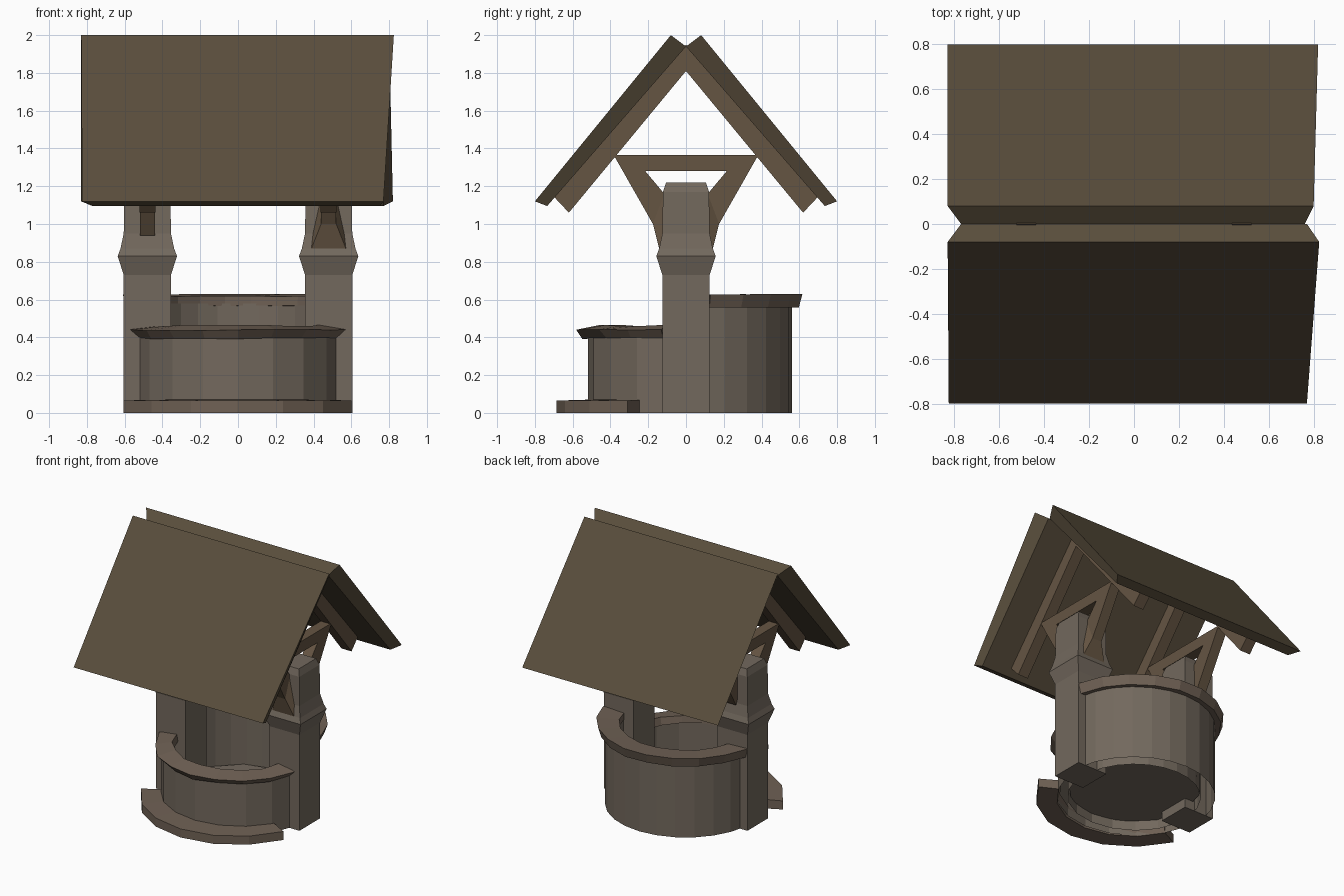
import bpy, bmesh, math, random

if "Cube" in bpy.data.objects:
    bpy.data.objects.remove(bpy.data.objects["Cube"])

random.seed(4)


def material(name, rgb):
    m = bpy.data.materials.new(name)
    m.diffuse_color = (*rgb, 1)
    m.use_nodes = True
    m.node_tree.nodes["Principled BSDF"].inputs["Base Color"].default_value = m.diffuse_color
    return m


STONE = material("stone", (0.17, 0.14, 0.11))
RIM = material("rim_stone", (0.16, 0.12, 0.09))
WOOD = material("wood", (0.13, 0.09, 0.055))
ROOF = material("roof_boards", (0.10, 0.075, 0.045))


def skin(name, rings, mat, open_base=False):
    """Join equal-length loops of points into a faceted solid."""
    bm = bmesh.new()
    loops = [[bm.verts.new(p) for p in ring] for ring in rings]
    n = len(loops[0])
    for a, b in zip(loops, loops[1:]):
        for i in range(1 if open_base else 0, n):
            j = (i + 1) % n
            bm.faces.new((a[i], a[j], b[j], b[i]))
    bm.faces.new(loops[0])
    bm.faces.new(loops[-1])
    bmesh.ops.recalc_face_normals(bm, faces=bm.faces)
    me = bpy.data.meshes.new(name)
    bm.to_mesh(me)
    bm.free()
    ob = bpy.data.objects.new(name, me)
    ob.data.materials.append(mat)
    bpy.context.collection.objects.link(ob)
    return ob


def arc(name, profile, a0, a1, n, mat, sx=1.0, rough=0.0, open_base=False):
    """Sweep an (r, z) profile around z, with optional hand-hewn wobble in z and r."""
    rings = []
    for i in range(n + 1):
        a = math.radians(a0 + (a1 - a0) * i / n)
        ring = []
        for r, z in profile:
            r += random.uniform(-rough, rough)
            z += random.uniform(-rough, 0)
            ring.append((r * sx * math.cos(a), r * math.sin(a), z))
        rings.append(ring)
    return skin(name, rings, mat, open_base)


def box_ring(cx, hx, hy, z):
    return [(cx - hx, -hy, z), (cx + hx, -hy, z), (cx + hx, hy, z), (cx - hx, hy, z)]


def beam(name, profile, cx, w, mat):
    """Extrude a (y, z) profile across x."""
    return skin(name, [[(cx + s * w / 2, y, z) for y, z in profile] for s in (-1, 1)], mat)


# Curved walls, open underneath, taller at the back, each with a rough overhanging rim
arc("back_wall", [(0.46, 0), (0.56, 0), (0.56, 0.58), (0.46, 0.58)], 8, 172, 12, STONE, open_base=True)
arc("back_rim", [(0.46, 0.57), (0.6, 0.56), (0.62, 0.63), (0.46, 0.62)],
    12, 168, 9, RIM, rough=0.004)
arc("front_wall", [(0.45, 0), (0.52, 0), (0.52, 0.42), (0.45, 0.42)], 190, 350, 8, STONE, 1.04,
    open_base=True)
arc("front_rim", [(0.44, 0.41), (0.54, 0.40), (0.58, 0.445), (0.45, 0.467)],
    193, 347, 8, RIM, 1.0, 0.01)
arc("front_step", [(0.54, 0), (0.685, 0), (0.685, 0.065), (0.52, 0.07)], 206, 333, 6, RIM, 0.985)

# Well floor, raised inside the walls
skin("floor", [[(0.46 * math.cos(i * math.pi / 6), 0.46 * math.sin(i * math.pi / 6), z)
                for i in range(12)] for z in (0.07, 0.085)], STONE)

# Roof frame profiles, mirrored to both slopes
COLLAR = [(-0.39, 1.365), (0.39, 1.365), (0.31, 1.28), (-0.31, 1.28)]
RAFTER = [(0, 1.95), (0.70, 1.145), (0.62, 1.06), (0, 1.81)]

for side, label in ((-1, "left"), (1, "right")):
    cx = side * 0.48
    # Square post with flared band and chamfered top
    levels = [(0, .125), (.73, .125), (.83, .157), (.87, .142), (.95, .125), (1.17, .122), (1.22, .105)]
    skin(label + "_post", [box_ring(cx, h, h, z) for z, h in levels], STONE)
    beam(label + "_collar_beam", COLLAR, cx, 0.08, WOOD)
    for f, end in ((-1, "front"), (1, "back")):
        beam(f"{label}_{end}_rafter", [(f * y, z) for y, z in RAFTER], cx, 0.085, WOOD)
        # Brace; the right pair spreads where it meets the post
        foot = 0.095 if side > 0 else 0.04
        low = 0.86 if side > 0 else 0.94
        rings = [[(cx + s * 0.04, f * 0.38, 1.36) for s in (-1, 1)]
                 + [(cx + s * 0.04, f * 0.22, 1.285) for s in (1, -1)],
                 [(cx + s * 0.04, f * 0.175, 1.0) for s in (-1, 1)]
                 + [(cx + s * 0.04, f * 0.115, 1.16) for s in (1, -1)],
                 [(cx + s * foot, f * 0.14, low) for s in (-1, 1)]
                 + [(cx + s * foot, f * 0.10, low + 0.1) for s in (1, -1)]]
        skin(f"{label}_{end}_brace", rings, WOOD)


# Roof slabs: ring order is ridge top, ridge underside, eave underside, eave top
def slab(name, f, left, right):
    section = [(0.08, 2.0), (0, 1.94), (0.735, 1.095), (0.80, 1.12)]
    rings = [[(x, f * y, z) for x, (y, z) in zip(xs, section)] for xs in (left, right)]
    skin(name, rings, ROOF)


slab("front_roof", -1, (-0.83, -0.77, -0.77, -0.825), (0.825, 0.77, 0.75, 0.77))
slab("back_roof", 1, (-0.83, -0.77, -0.77, -0.83), (0.80, 0.76, 0.77, 0.82))
